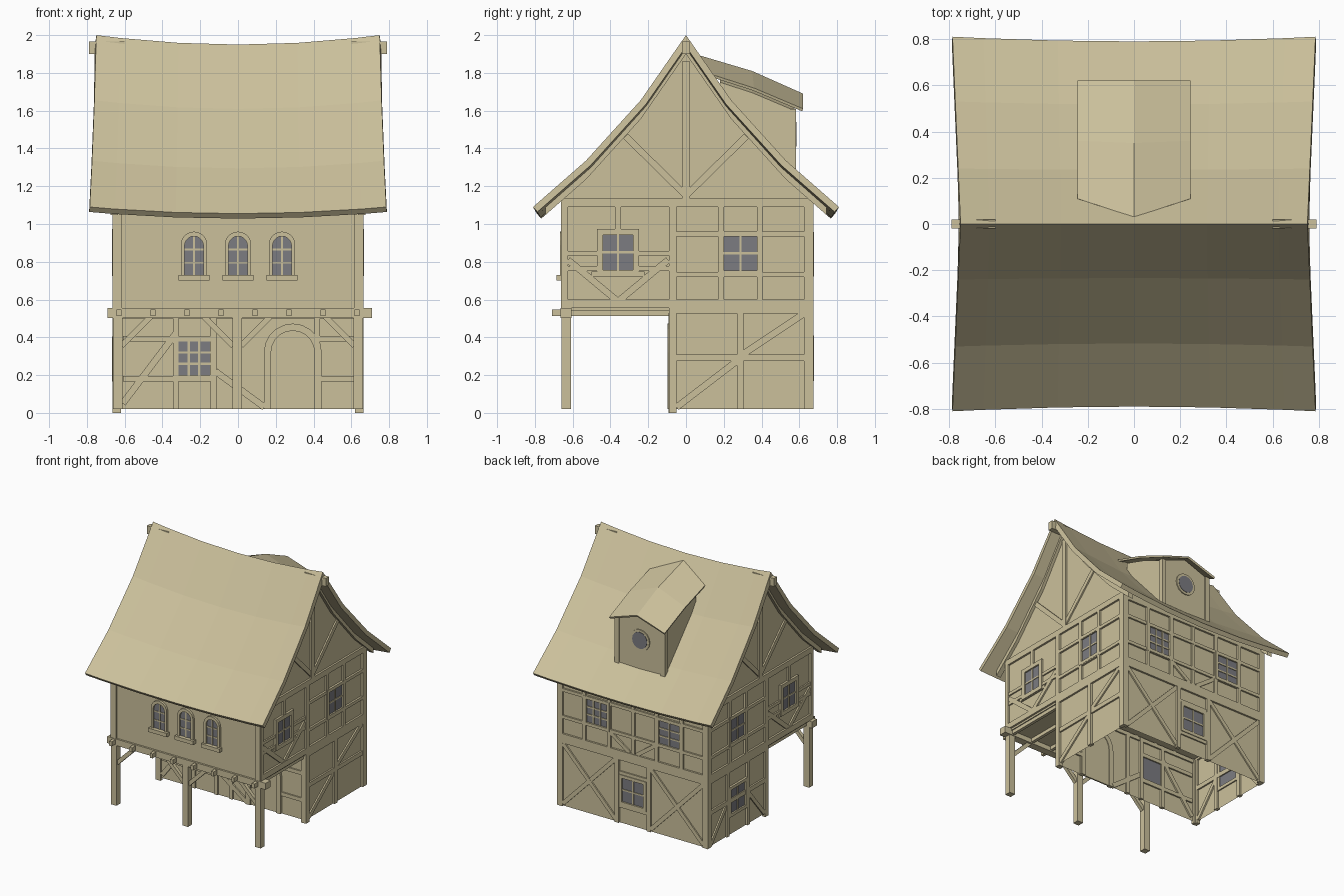
import bpy, bmesh
from math import sin, cos, pi, hypot

if "Cube" in bpy.data.objects:
    bpy.data.objects.remove(bpy.data.objects["Cube"])

# materials
def material(name, col):
    m = bpy.data.materials.new(name)
    m.diffuse_color = (*col, 1)
    m.use_nodes = True
    m.node_tree.nodes["Principled BSDF"].inputs["Base Color"].default_value = m.diffuse_color
    return m
TAN = material("timber_plaster", (0.60, 0.53, 0.33))
GLASS = material("glass", (0.20, 0.20, 0.22))

# wall planes: axis of the normal, position, outward sign
FACES = {"G": ("y", -0.08, -1), "F": ("y", -0.65, -1), "P": ("y", -0.635, -1),
         "B": ("y", 0.66, 1), "D": ("y", 0.575, 1), "R": ("x", 0.65, 1), "L": ("x", -0.65, -1)}
parts = {}

def part(name):
    if name not in parts:
        parts[name] = bmesh.new()
    return parts[name]

def pt(face, u, z, d):
    ax, off, s = FACES[face]
    q = off + s * d
    return (u, q, z) if ax == "y" else (q, u, z)

def prism(name, face, outline, d0, d1):
    bm = part(name)
    a = [bm.verts.new(pt(face, u, z, d0)) for u, z in outline]
    b = [bm.verts.new(pt(face, u, z, d1)) for u, z in outline]
    bm.faces.new(a)
    bm.faces.new(b[::-1])
    n = len(a)
    for i in range(n):
        bm.faces.new((a[i], a[(i + 1) % n], b[(i + 1) % n], b[i]))

def rect(name, face, u0, u1, z0, z1, d0=-0.015, d1=0.015):
    prism(name, face, [(u0, z0), (u1, z0), (u1, z1), (u0, z1)], d0, d1)

def bar(name, face, u0, z0, u1, z1, w=0.03, d0=-0.012, d1=0.011):
    l = hypot(u1 - u0, z1 - z0)
    a, b = -(z1 - z0) / l * w / 2, (u1 - u0) / l * w / 2
    prism(name, face, [(u0 + a, z0 + b), (u1 + a, z1 + b), (u1 - a, z1 - b), (u0 - a, z0 - b)], d0, d1)

def window(face, u, z, w, h, cols=2, rows=2, frame=0.025):
    a, b = w / 2, h / 2
    rect("window_panes", face, u - a, u + a, z - b, z + b, -0.002, 0.005)
    for s in (-1, 1):
        bar("window_frames", face, u + s * (a + frame / 2), z - b - frame, u + s * (a + frame / 2), z + b + frame, frame, -0.01, 0.017)
        bar("window_frames", face, u - a, z + s * (b + frame / 2), u + a, z + s * (b + frame / 2), frame, -0.01, 0.017)
    for i in range(1, cols):
        x = u - a + w * i / cols
        bar("window_bars", face, x, z - b, x, z + b, 0.012, 0, 0.011)
    for i in range(1, rows):
        y = z - b + h * i / rows
        bar("window_bars", face, u - a, y, u + a, y, 0.012, 0, 0.010)

def arch(u, z0, zs, r, n=10):
    return [(u + r, z0)] + [(u + r * cos(pi * i / n), zs + r * sin(pi * i / n)) for i in range(n + 1)] + [(u - r, z0)]

# roof profile and sag
PROFILE = [(-0.81, 1.09), (-0.53, 1.335), (-0.24, 1.655), (0, 2.0), (0.24, 1.655), (0.53, 1.335), (0.81, 1.09)]

def profile_z(y):
    for (a, za), (b, zb) in zip(PROFILE, PROFILE[1:]):
        if a <= y <= b:
            return za + (zb - za) * (y - a) / (b - a)

def sheet(name, rows, thick):
    bm = part(name)
    g = [[bm.verts.new(p) for p in r] for r in rows]
    for r, q in zip(g, g[1:]):
        for i in range(len(r) - 1):
            bm.faces.new((r[i], r[i + 1], q[i + 1], q[i]))
    solid[name] = thick
solid = {}

rows = []
for y, z in PROFILE:
    half = 0.75 + 0.035 * abs(y) / 0.81
    sag = 0.05 - 0.015 * abs(y) / 0.81
    rows.append([(half * t, y * (1 - 0.025 * (1 - t * t)), z - sag * (1 - t * t))
                 for t in (-1, -0.83, -0.42, 0, 0.42, 0.83, 1)])
sheet("main_roof", rows, 0.035)
bm = part("ridge_beam")
for s in (-1, 1):
    rect("ridge_beam", "R" if s > 0 else "L", -0.02, 0.02, 1.9, 1.965, -0.05, 0.14)

# wall shells
def ngon(name, pts):
    bm = part(name)
    bm.faces.new([bm.verts.new(p) for p in pts])

X, YF, YB, YG = 0.65, -0.65, 0.66, -0.08
for s in (-1, 1):
    ngon("ground_walls", [(s * X, YG, 0.02), (s * X, YB, 0.02), (s * X, YB, 0.54), (s * X, YG, 0.54)])
    gable = [(y, profile_z(y) - 0.075) for y in (YB, 0.53, 0.24, 0, -0.24, -0.53, YF)]
    ngon("upper_walls", [(s * X, YF, 0.54), (s * X, YB, 0.54)] + [(s * X, y, z) for y, z in gable])
for y in (YG, YB):
    ngon("ground_walls", [(-X, y, 0.02), (X, y, 0.02), (X, y, 0.54), (-X, y, 0.54)])
for y in (YF, YB):
    z = profile_z(y) - 0.075
    ngon("upper_walls", [(-X, y, 0.54), (X, y, 0.54), (X, y, z), (-X, y, z)])
ngon("upper_walls", [(-X, YF, 0.54), (X, YF, 0.54), (X, YB, 0.54), (-X, YB, 0.54)])

# side timbers, the same on both gables
for f in "RL":
    n = "side_timbers"
    ys = (-0.745, -0.53, -0.24, 0, 0.24, 0.53, 0.745)
    top = [(y, profile_z(y) - 0.055) for y in ys]
    prism("gable_rafters", f, top + [(y, z - 0.045) for y, z in top[::-1]], -0.015, 0.025)
    rect(n, f, -0.02, 0.02, 1.13, 1.86)
    for s in (-1, 1):
        bar(n, f, s * 0.01, 1.16, s * 0.32, 1.465, 0.035)
    rect(n, f, -0.66, 0.67, 1.09, 1.135)
    rect(n, f, -0.66, 0.67, 0.555, 0.6)
    rect(n, f, -0.09, 0.67, 0.525, 0.556)
    for a, b in ((-0.66, -0.625), (-0.09, -0.05), (0.625, 0.67)):
        rect(n, f, a, b, 0.54, 1.1)
    for a, b in ((0.17, 0.2), (0.375, 0.405)):
        rect(n, f, a, b, 0.6, 1.09)
    for a, b in ((0.72, 0.745), (0.935, 0.96)):
        rect(n, f, -0.06, 0.63, a, b)
    window(f, 0.288, 0.845, 0.175, 0.185)
    window(f, -0.36, 0.85, 0.16, 0.185, frame=0.032)
    rect(n, f, -0.375, -0.345, 0.96, 1.09)
    for s in (-1, 1):
        bar(n, f, -0.36, 0.59, -0.36 + s * 0.265, 0.81, 0.035)
        for z in (0.765, 0.845):
            bar(n, f, -0.36 + s * 0.11, z, -0.36 + s * 0.275, z, 0.025)
    bar(n, f, -0.5, 0.735, -0.22, 0.735, 0.025)
    rect(n, f, -0.09, -0.05, 0.0, 0.54)
    rect(n, f, 0.625, 0.67, 0.02, 0.54)
    rect(n, f, -0.06, 0.63, 0.275, 0.31, -0.012, 0.013)
# right ground storey
rect(n, "R", 0.27, 0.305, 0.02, 0.54)
bar(n, "R", -0.05, 0.03, 0.27, 0.275, 0.035)
bar(n, "R", 0.3, 0.31, 0.63, 0.53, 0.035)
# left ground storey
for y in (0.16, 0.415):
    bar(n, "L", y, 0.02, y, 0.54, 0.03, -0.015, 0.015)
window("L", 0.288, 0.285, 0.18, 0.19)
bar(n, "L", -0.05, 0.03, 0.15, 0.27)
bar(n, "L", 0.43, 0.27, 0.63, 0.03)

# back timbers
n = "back_timbers"
for a, b in ((0.525, 0.6), (1.08, 1.135)):
    rect(n, "B", -0.665, 0.665, a, b)
for a, b in ((0.72, 0.745), (0.935, 0.96)):
    rect(n, "B", -0.64, 0.64, a, b, -0.013, 0.013)
for s in (-1, 1):
    rect(n, "B", *sorted((s * 0.62, s * 0.665)), 0.02, 1.1)
    for x in (0.21, 0.43):
        bar(n, "B", s * x, 0.6, s * x, 1.09, 0.03, -0.015, 0.015)
    window("B", s * 0.32, 0.84, 0.18, 0.185, 3 if s > 0 else 2, 3)
    bar(n, "B", s * 0.14, 0.02, s * 0.14, 0.54, 0.035, -0.015, 0.015)
    bar(n, "B", s * 0.155, 0.04, s * 0.62, 0.52, 0.032)
    bar(n, "B", s * 0.155, 0.52, s * 0.62, 0.04, 0.032, -0.012, 0.010)
    bar(n, "B", s * 0.2, 0.72, s * 0.03, 0.6)
bar(n, "B", 0, 0.6, 0, 1.09, 0.03)
for z in (0.16, 0.42):
    bar(n, "B", -0.14, z, 0.14, z, 0.03)
window("B", 0, 0.29, 0.19, 0.19)

# front ground storey: studs, rails, braces, window, arched door
n = "ground_front_timbers"
for x, z in ((-0.635, 0.0), (-0.33, 0.02), (-0.13, 0.02), (0.0, 0.02), (0.42, 0.02), (0.635, 0.0)):
    bar(n, "G", x, z, x, 0.53, 0.03, -0.015, 0.012)
for z in (0.18, 0.393):
    bar(n, "G", -0.61, z, -0.13, z, 0.03)
    bar(n, "G", 0.42, z, 0.62, z, 0.03)
bar(n, "G", -0.65, 0.515, 0.65, 0.515, 0.03)
bar(n, "G", -0.61, 0.05, -0.33, 0.42, 0.035)
bar(n, "G", -0.12, 0.22, 0.14, 0.03, 0.035)
window("G", -0.233, 0.29, 0.17, 0.18, 3, 3, 0.015)
prism("door", "G", arch(0.29, 0.02, 0.32, 0.117), -0.005, 0.006)
prism("door_frame", "G", arch(0.29, 0.02, 0.32, 0.153) + arch(0.29, 0.02, 0.32, 0.115)[::-1], -0.01, 0.018)

# front upper storey: corner posts and arched windows with sills
for s in (-1, 1):
    rect("front_corner_posts", "F", *sorted((s * 0.615, s * 0.66)), 0.55, 1.13, -0.015, 0.012)
for x in (-0.233, 0, 0.233):
    prism("window_panes", "F", arch(x, 0.725, 0.885, 0.052), -0.002, 0.004)
    prism("window_frames", "F", arch(x, 0.725, 0.89, 0.07) + arch(x, 0.725, 0.885, 0.05)[::-1], -0.01, 0.018)
    rect("window_sills", "F", x - 0.082, x + 0.082, 0.70, 0.73, -0.01, 0.035)
    bar("window_bars", "F", x, 0.73, x, 0.935, 0.01, 0, 0.009)
    for z in (0.795, 0.865):
        bar("window_bars", "F", x - 0.05, z, x + 0.05, z, 0.01, 0, 0.008)

# overhang: posts, braces, beam and joists
rect("front_beam", "P", -0.69, 0.71, 0.503, 0.555, -0.03, 0.03)
for x in (-0.637, -0.005, 0.637):
    bar("porch_posts", "P", x, 0.02, x, 0.51, 0.05, -0.025, 0.025)
    for s in (-1, 1):
        if abs(x + s * 0.17) < 0.66:
            bar("porch_braces", "P", x + s * 0.02, 0.355, x + s * 0.175, 0.51, 0.03, -0.014, 0.014)
for i in range(8):
    x = -0.63 + 0.18 * i
    rect("floor_joists", "P", x - 0.012, x + 0.012, 0.512, 0.548, -0.56, 0.075)

# dormer walls
bm = part("dormer_walls")
secs = [[bm.verts.new((x, y, z + (dz if z > 1.3 else 0))) for x, z in
         ((-0.215, 1.22), (0.215, 1.22), (0.215, 1.6), (0, 1.68), (-0.215, 1.6))]
        for y, dz in ((0.575, 0.0), (0.35, 0.095), (0.18, 0.15))]
bm.faces.new(secs[0])
for p, q in zip(secs, secs[1:]):
    for i in range(5):
        bm.faces.new((p[i], p[(i + 1) % 5], q[(i + 1) % 5], q[i]))
for s in (-1, 1):
    rect("dormer_posts", "D", *sorted((s * 0.185, s * 0.222)), 1.23, 1.61, -0.03, 0.008)
# dormer roof
sheet("dormer_roof", [[(-0.245, ye, ze), (0, yr, zr), (0.245, ye, ze)] for ye, ze, yr, zr in
      ((0.11, 1.80, 0.03, 1.905), (0.36, 1.72, 0.35, 1.81), (0.62, 1.61, 0.62, 1.69))], 0.015)
# round dormer window
ring = lambda r: [(r * cos(pi * i / 8), 1.475 + r * sin(pi * i / 8)) for i in range(16)]
prism("dormer_window_frame", "D", ring(0.085), -0.01, 0.008)
prism("window_panes", "D", ring(0.066), 0, 0.011)

# make the objects
for name, bm in parts.items():
    if name not in solid:
        if "walls" in name:
            bmesh.ops.remove_doubles(bm, verts=bm.verts, dist=1e-4)
        bmesh.ops.recalc_face_normals(bm, faces=bm.faces)
    me = bpy.data.meshes.new(name)
    bm.to_mesh(me)
    bm.free()
    me.materials.append(GLASS if name == "window_panes" else TAN)
    ob = bpy.data.objects.new(name, me)
    bpy.context.collection.objects.link(ob)
    if name in solid:
        m = ob.modifiers.new("thickness", "SOLIDIFY")
        m.thickness, m.offset, m.use_even_offset = solid[name], -1, True
